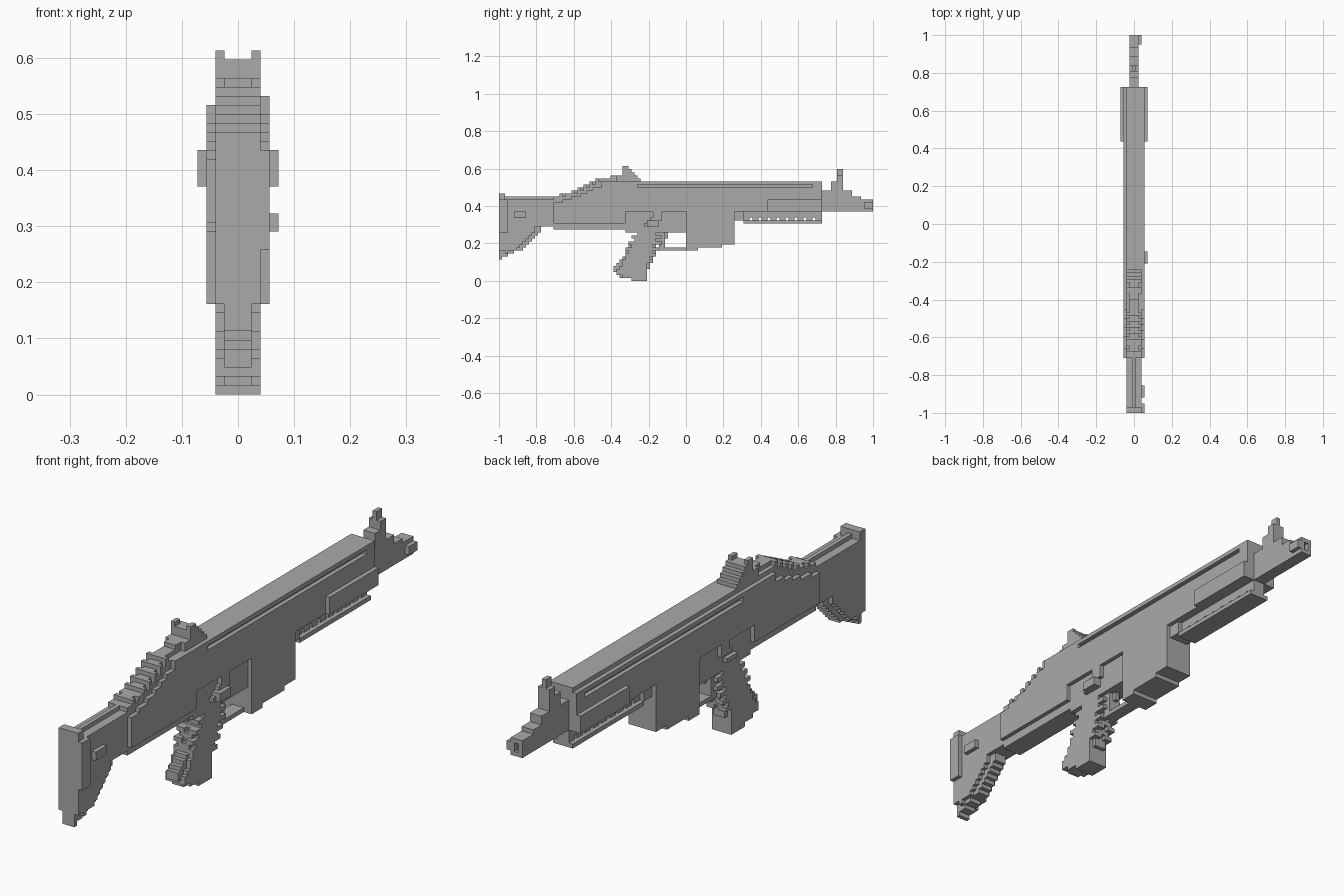
import bpy, bmesh

cube = bpy.data.objects.get("Cube")
if cube:
    bpy.data.objects.remove(cube, do_unlink=True)

V = 2 / 124                                   # size of one block
W1, W3, W5, W7, W9 = (V * n / 2 for n in (1, 3, 5, 7, 9))   # half widths

grey = bpy.data.materials.new("gunmetal_grey")
grey.use_nodes = True
grey.diffuse_color = (0.4, 0.4, 0.4, 1)
bsdf = next(n for n in grey.node_tree.nodes if n.type == 'BSDF_PRINCIPLED')
bsdf.inputs["Base Color"].default_value = grey.diffuse_color


def cell(v):
    return round(v / V)


def height(line, y):
    """Height of a polyline at y; doubled points make a jump."""
    for (a, za), (b, zb) in zip(line, line[1:]):
        if a <= y <= b and b > a:
            return za + (zb - za) * (y - a) / (b - a)
    return line[0][1] if y < line[0][0] else line[-1][1]


def slab(name, x0, x1, y0, y1, bottom, top):
    """Stepped side profile between two lines, extruded from x0 to x1."""
    flat = lambda l: l if isinstance(l, list) else [(y0, l)]
    bottom, top = flat(bottom), flat(top)
    lows, highs = [], []
    for k in range(cell(y0 + 1), cell(y1 + 1)):
        a, b = k * V - 1, (k + 1) * V - 1
        lo = cell(height(bottom, (a + b) / 2))
        hi = max(lo + 1, cell(height(top, (a + b) / 2)))
        lows += [(a, lo * V), (b, lo * V)]
        highs += [(a, hi * V), (b, hi * V)]
    ring = []
    for p in highs + lows[::-1]:
        if ring and abs(p[0] - ring[-1][0]) + abs(p[1] - ring[-1][1]) < V / 9:
            continue
        # drop points in the middle of a straight run
        if len(ring) > 1 and any(abs(p[i] - ring[-1][i]) + abs(p[i] - ring[-2][i]) < V / 9
                                 for i in (0, 1)):
            ring.pop()
        ring.append(p)
    bm = bmesh.new()
    face = bm.faces.new([bm.verts.new((x0, y, z)) for y, z in ring])
    new = bmesh.ops.extrude_face_region(bm, geom=[face])["geom"]
    bmesh.ops.translate(bm, vec=(x1 - x0, 0, 0),
                        verts=[g for g in new if isinstance(g, bmesh.types.BMVert)])
    bmesh.ops.recalc_face_normals(bm, faces=bm.faces)
    mesh = bpy.data.meshes.new(name)
    bm.to_mesh(mesh)
    bm.free()
    mesh.materials.append(grey)
    obj = bpy.data.objects.new(name, mesh)
    bpy.context.collection.objects.link(obj)
    return obj


def mid(name, w, *rest):
    return slab(name, -w, w, *rest)


def side(name, s, a, b, *rest):
    return slab(name, min(s * a, s * b), max(s * a, s * b), *rest)


# Receiver: core with a stepped rear slope, side plates and grooved top rails
mid("receiver_core", W5, -.71, .725,
    [(-.71, .28), (-.33, .28), (-.33, .26), (0, .26), (0, .37), (.72, .37)],
    [(-.71, .45), (-.62, .46), (-.48, .53), (.72, .53)])
mid("receiver_ridge", W3, -.71, -.36, .42,
    [(-.71, .45), (-.63, .47), (-.48, .54), (-.38, .56)])
for s, drop in ((1, 0), (-1, V)):
    tag = "left" if s > 0 else "right"
    side(tag + "_side_plate", s, W5, W7, -.71, .725,
         [(-.71, .31), (-.33, .31), (-.33, .37), (.72, .37)],
         [(-.71, .42), (-.64, .43), (-.48, .5 - drop), (.72, .5 - drop)])
    side(tag + "_top_rail", s, W5, W7, -.45, .725, .516 - drop, .532 - drop)
    for y0, y1 in ((-.45, -.25), (.68, .725)):
        side(tag + "_groove_end", s, W5, W7, y0, y1, .5 - drop, .516 - drop)
    side(tag + "_forward_rail", s, W7, W9, .44, .725, .37, .435)
    side(tag + "_pivot_block", s, W5, W7, -.2, -.13, .32,
         [(-.2, .34), (-.17, .34), (-.17, .37)])
    side(tag + "_lower_ledge", s, W5, W7, -.23, -.16, .29, .31)
side("selector", 1, W5, W9, -.21, -.15, .29, .32)

# Scattered blocks along the rear slope
for k in range(7):
    y = -.68 + k * V * 2
    for s in (-1, 1):
        z = height([(-.71, .45), (-.62, .46), (-.48, .53)], y)
        side("slope_tooth", s, W3, W5, y, y + V, z - V, z + V)

# Rear sight
mid("rear_sight_base", W5, -.375, -.235, .52,
    [(-.375, .56), (-.28, .56), (-.235, .55)])
mid("rear_sight_block", W5, -.34, -.27, .55, [(-.34, .595), (-.29, .595), (-.29, .58)])
for s in (-1, 1):
    side("rear_sight_ear", s, W3, W5, -.335, -.3, .59, .61)

# Magazine, trigger guard and trigger
mid("magazine", W7, 0, .265,
    [(0, .165), (.07, .165), (.07, .18), (.19, .18), (.19, .2), (.26, .2)], .375)
mid("trigger_guard", W3, -.14, .01, .165, .18)
mid("guard_rear_post", W3, -.14, -.115, .165, .27)
mid("trigger", W1, -.115, -.09, [(-.115, .2), (-.1, .23)], .27)

# Pistol grip, wide cheeks with a toothed narrow core
mid("grip_core", W3, -.395, -.13,
    [(-.39, .05), (-.34, .016), (-.25, 0), (-.205, 0), (-.205, .06), (-.13, .25)],
    [(-.39, .065), (-.35, .1), (-.26, .25), (-.26, .275), (-.13, .275)])
mid("grip_cheeks", W5, -.375, -.165,
    [(-.375, .05), (-.34, .02), (-.25, 0), (-.205, 0), (-.205, .08), (-.165, .2)],
    [(-.375, .06), (-.34, .09), (-.25, .25), (-.25, .275), (-.16, .275)])
for k in range(5):
    z = .09 + k * V * 2
    y = -.2 + (z - .06) * .37
    for s in (-1, 1):
        side("grip_front_tooth", s, W1, W5, y - V, y + V, z, z + V)
        side("grip_back_tooth", s, W1, W5, y - .15, y - .1, z, z + V)

# Perforated handguard underside
mid("handguard_upper", W3, .26, .725, .34, .375)
mid("handguard_plate", W5, .31, .725, .307, .323)
mid("handguard_root", W5, .26, .31, .323, .375)
holes = [.345 + k * V * 3 for k in range(8)]
for a, b in zip([.29] + [h + V for h in holes], holes + [.725]):
    if cell(b + 1) > cell(a + 1):
        mid("handguard_post", W3, a, b, .323, .34)

# Barrel, muzzle and front sight
mid("barrel", W3, .72, .985, .375,
    [(.72, .48), (.89, .48), (.89, .455), (.93, .455), (.93, .435), (1, .435)])
for z in (.375, .419):
    mid("muzzle_lip", W3, .98, 1, z, z + V)
for s in (-1, 1):
    side("muzzle_cheek", s, W1, W3, .98, 1, .387, .42)
side("muzzle_tab", 1, W3, W5, .95, 1, .39, .42)
mid("front_sight_post", W3, .775, .845, .46, [(.775, .53), (.805, .53), (.805, .57)])
mid("front_sight_tip", W1, .805, .84, .56, .597)

# Shoulder stock with ridge, butt pad and latch
mid("stock_upper", W5, -.99, -.7, .295, .435)
mid("stock_ridge", W1, -.96, -.71, .43, .452)
mid("stock_lower", W3, -.99, -.77,
    [(-.99, .13), (-.88, .165), (-.77, .275)], .3)
mid("stock_lower_cheeks", W5, -.97, -.8,
    [(-.97, .15), (-.89, .175), (-.8, .27)], .3)
mid("butt_pad", W5, -1, -.96, [(-1, .165), (-.96, .165)],
    [(-1, .465), (-.97, .465), (-.97, .45)])
mid("butt_toe", W3, -1, -.95, [(-1, .12), (-.985, .12), (-.985, .135)], .18)
side("butt_plate", 1, W5, W7, -1, -.95, .26, .44)
side("stock_latch", 1, W5, W7, -.92, -.855, .34, .37)
